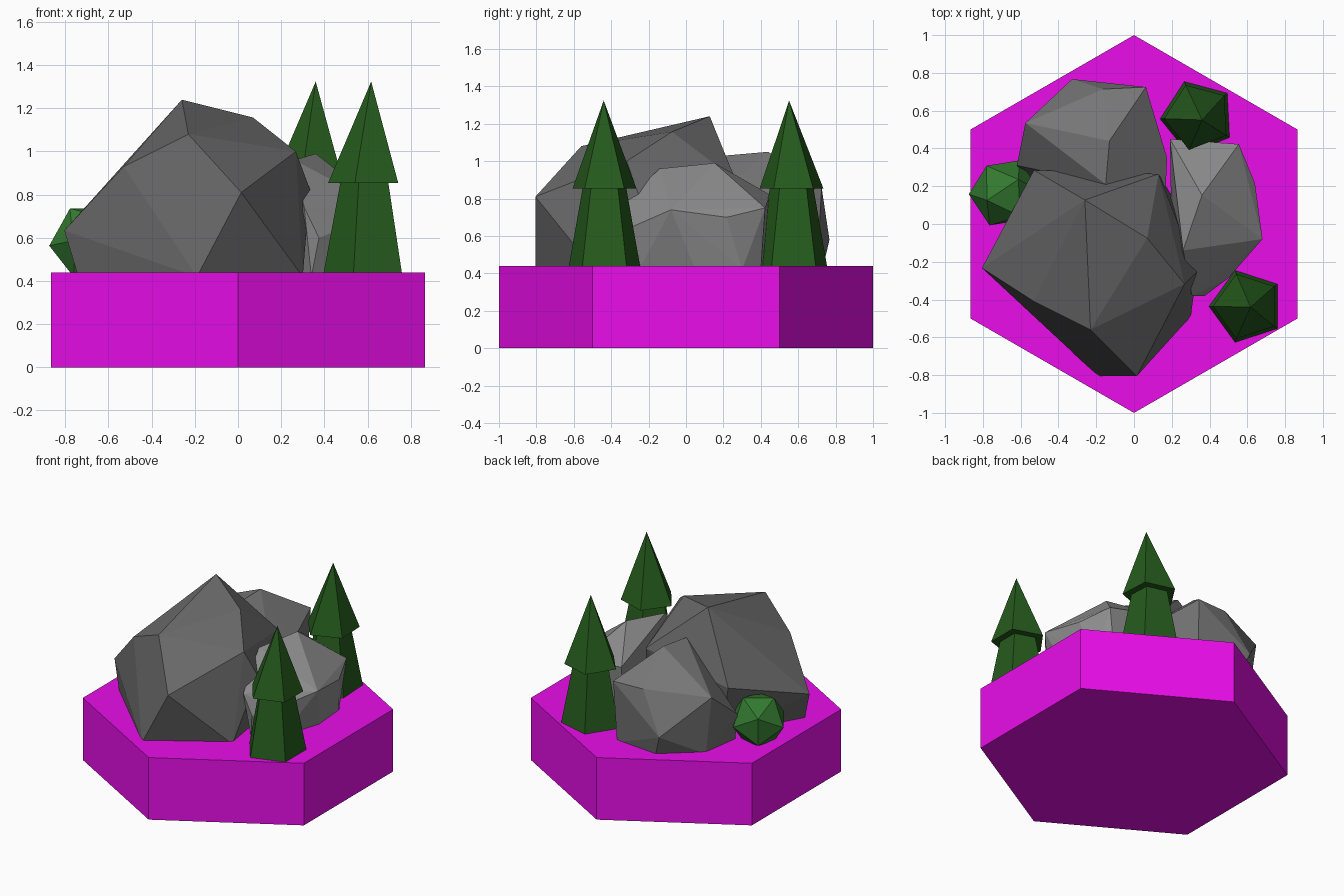
import bpy, bmesh, math
from mathutils import Matrix, Vector

if "Cube" in bpy.data.objects:
    bpy.data.objects.remove(bpy.data.objects["Cube"])

TOP = 0.44  # height of the hexagonal base


def material(name, rgb):
    m = bpy.data.materials.new(name)
    m.diffuse_color = (*rgb, 1)
    m.use_nodes = True
    m.node_tree.nodes["Principled BSDF"].inputs["Base Color"].default_value = m.diffuse_color
    return m


def finish(name, bm, mat):
    bmesh.ops.recalc_face_normals(bm, faces=bm.faces)
    mesh = bpy.data.meshes.new(name)
    bm.to_mesh(mesh)
    bm.free()
    mesh.materials.append(mat)
    ob = bpy.data.objects.new(name, mesh)
    bpy.context.collection.objects.link(ob)
    return ob


def rock(name, upper, foot, mat):
    """Faceted boulder: hull of its corner points and its footprint."""
    bm = bmesh.new()
    for p in upper:
        bm.verts.new(p)
    for x, y in foot:
        bm.verts.new((x, y, TOP - 0.02))
    res = bmesh.ops.convex_hull(bm, input=bm.verts[:])
    junk = {v for v in res["geom_interior"] + res["geom_unused"]
            if isinstance(v, bmesh.types.BMVert)}
    bmesh.ops.delete(bm, geom=list(junk), context="VERTS")
    finish(name, bm, mat)


def tier(bm, x, y, r1, r2, z1, z2, angle):
    place = Matrix.Translation((x, y, (z1 + z2) / 2)) @ Matrix.Rotation(angle, 4, "Z")
    bmesh.ops.create_cone(bm, cap_ends=True, segments=5, radius1=r1, radius2=r2,
                          depth=z2 - z1, matrix=place)


def tree(name, x, y, lean, turn, mat):
    bm = bmesh.new()
    turn = math.radians(turn)
    tier(bm, x, y, 0.202, 0.122, TOP - 0.01, 0.86, turn)
    tier(bm, x, y, 0.18, 0, 0.853, 1.324, turn)
    bmesh.ops.remove_doubles(bm, verts=bm.verts, dist=0.0005)
    for v in bm.verts:  # the tip leans slightly
        if v.co.z > 1.3:
            v.co += Vector((*lean, 0))
    finish(name, bm, mat)


magenta = material("magenta", (0.82, 0.004, 0.82))
dark_grey = material("dark_grey", (0.14, 0.14, 0.14))
mid_grey = material("mid_grey", (0.18, 0.18, 0.18))
light_grey = material("light_grey", (0.27, 0.27, 0.27))
tree_green = material("tree_green", (0.019, 0.105, 0.012))
bush_green = material("bush_green", (0.033, 0.19, 0.029))

# Hexagonal tile with points on the y axis
bm = bmesh.new()
bmesh.ops.create_cone(bm, cap_ends=True, segments=6, radius1=1, radius2=1, depth=TOP,
                      matrix=Matrix.Translation((0, 0, TOP / 2)))
if max(v.co.x for v in bm.verts) > 0.9:
    bmesh.ops.rotate(bm, verts=bm.verts, matrix=Matrix.Rotation(math.pi / 6, 3, "Z"))
finish("hex_base", bm, magenta)

# Boulders
rock("large_rock",
     [(-.26, .127, 1.24), (-.23, -.56, 1.08), (.015, -.805, .81), (-.805, -.233, .634),
      (-.53, -.41, .93), (-.53, .285, .80), (.07, -.075, 1.157), (.13, .265, .9),
      (.268, -.317, 1.0), (.333, -.255, .825)],
     [(-.19, -.805), (.3, -.49), (-.74, -.27), (-.45, .25), (.2, .15)],
     dark_grey)
rock("back_rock",
     [(-.328, .767, .58), (.063, .725, .86), (-.164, .714, .86), (-.575, .535, .84),
      (-.13, .44, 1.05), (-.15, .21, 1.03), (-.62, .31, .65), (.175, .35, .78),
      (.165, .13, .8)],
     [(-.27, .73), (-.52, .52), (.05, .7), (.16, .3), (-.56, .25), (.1, 0)],
     mid_grey)
rock("side_rock",
     [(.36, .153, .99), (.26, -.14, .96), (.68, -.08, .74), (.555, .423, .75),
      (.64, .217, .7), (.5, -.286, .65), (.375, -.38, .6), (.307, -.38, .74),
      (.19, .45, .82)],
     [(.5, -.25), (.34, -.34), (.6, .05), (.58, .3), (.5, .4), (.2, .42), (.2, -.1)],
     light_grey)

# Two-tier pine trees
tree("front_tree", .597, -.436, (.02, -.004), 90, tree_green)
tree("back_tree", .338, .567, (.022, -.016), 93, tree_green)

# Low-poly bush, one corner pointing to the back left
bm = bmesh.new()
place = (Matrix.Translation((-.685, .165, .575))
         @ Vector((-.5, .75, .42)).to_track_quat("Z", "Y").to_matrix().to_4x4()
         @ Matrix.Rotation(math.radians(-90), 4, "Z"))
bmesh.ops.create_icosphere(bm, subdivisions=1, radius=0.19, matrix=place)
finish("bush", bm, bush_green)
